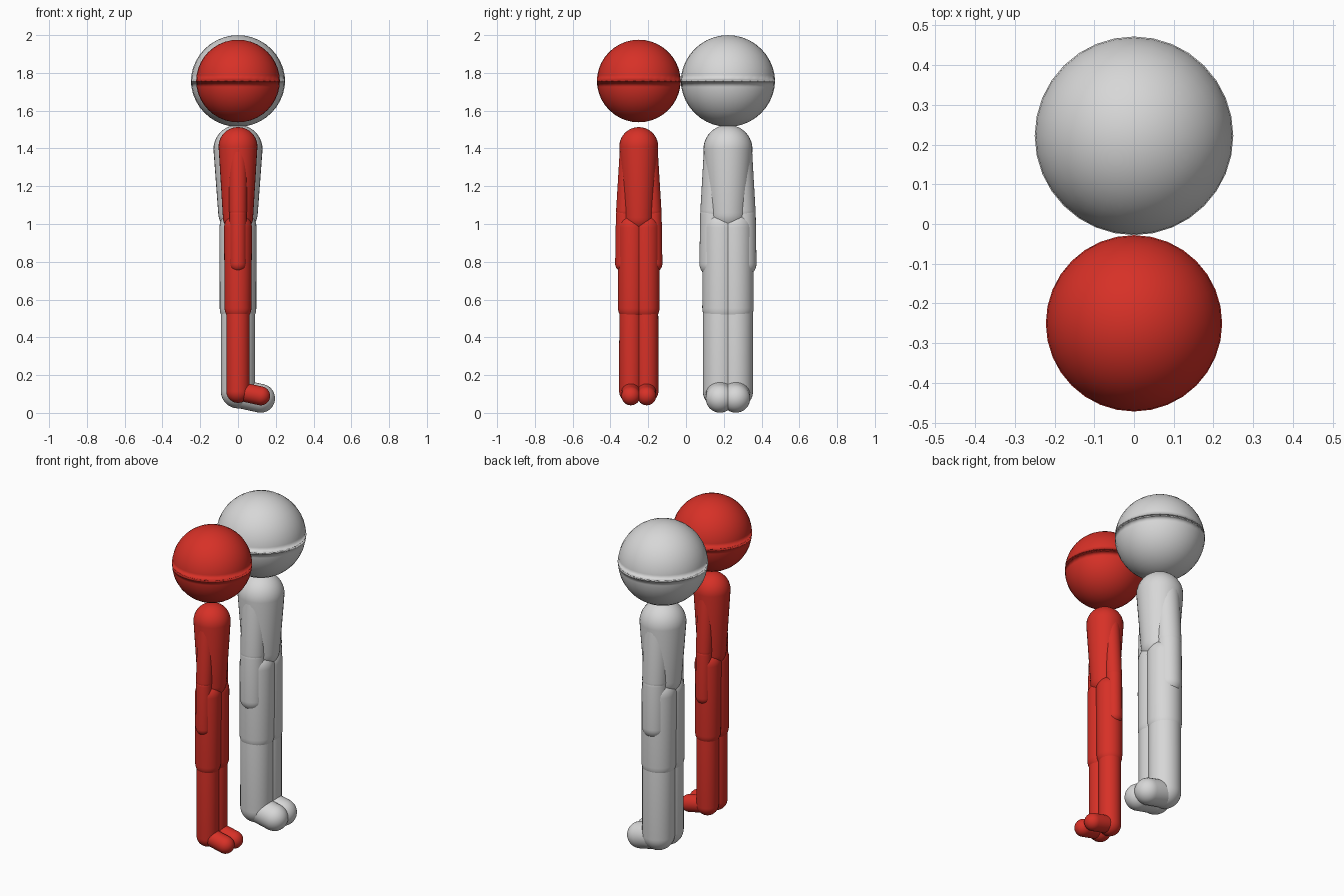
import bpy, bmesh
from math import pi, sin, cos
from mathutils import Vector

cube = bpy.data.objects.get("Cube")
if cube:
    bpy.data.objects.remove(cube, do_unlink=True)


def material(name, rgb):
    mat = bpy.data.materials.new(name)
    mat.use_nodes = True
    mat.diffuse_color = (*rgb, 1)
    mat.node_tree.nodes["Principled BSDF"].inputs["Base Color"].default_value = (*rgb, 1)
    return mat


def capsule(name, mat, low, high, r_low, r_high, flip=False):
    """Tapered capsule between two centres; flip lets the two caps overlap."""
    low, high = Vector(low), Vector(high)
    axis = high - low
    length = axis.length
    up = -axis if flip else axis
    if flip:
        length = -length
    bm = bmesh.new()
    steps = 10
    profile = []
    for i in range(steps + 1):
        a = -pi / 2 + i * pi / 2 / steps
        profile.append((r_low * cos(a), r_low * sin(a)))
    for i in range(steps + 1):
        a = i * pi / 2 / steps
        profile.append((r_high * cos(a), length + r_high * sin(a)))
    verts = [bm.verts.new((x, 0, z)) for x, z in profile]
    edges = [bm.edges.new(pair) for pair in zip(verts, verts[1:])]
    bmesh.ops.spin(bm, geom=verts + edges, cent=(0, 0, 0), axis=(0, 0, 1),
                   angle=2 * pi, steps=32)
    bmesh.ops.remove_doubles(bm, verts=bm.verts, dist=0.0001)
    bmesh.ops.recalc_face_normals(bm, faces=bm.faces)
    turn = Vector((0, 0, 1)).rotation_difference(up)
    bmesh.ops.rotate(bm, verts=bm.verts, cent=(0, 0, 0), matrix=turn.to_matrix())
    bmesh.ops.translate(bm, verts=bm.verts, vec=low)
    for face in bm.faces:
        face.smooth = True
    mesh = bpy.data.meshes.new(name)
    bm.to_mesh(mesh)
    bm.free()
    mesh.materials.append(mat)
    obj = bpy.data.objects.new(name, mesh)
    bpy.context.collection.objects.link(obj)


def figure(label, mat, y, head, squash, torso, limbs):
    """One standing figure that looks toward +x."""
    # Head: two caps pushed slightly into each other
    capsule(label + "_head", mat, (0, y, 1.757 + squash), (0, y, 1.757 - squash),
            head, head, flip=True)
    # Torso
    chest, waist, chest_z, waist_z = torso
    capsule(label + "_torso", mat, (0, y, waist_z), (0, y, chest_z), waist, chest)
    # Limbs, mirrored
    arm, elbow, wrist, hip, knee, shin, foot, ankle_z, toe_z = limbs
    for side, s in (("left", 1), ("right", -1)):
        def part(name, low, high, r_low, r_high):
            ends = [(x, y + s * off, z) for x, off, z in (low, high)]
            capsule(f"{label}_{side}_{name}", mat, *ends, r_low, r_high)
        part("upper_arm", (0, .073, 1.07), (0, .05, 1.4), elbow, arm)
        part("forearm", (0, .08, .79), (0, .076, 1.05), wrist, wrist)
        part("thigh", (0, .039, .555), (0, .037, .98), knee, hip)
        part("shin", (0, .042, ankle_z), (0, .041, .55), shin, shin)
        part("foot", (.12, .042, toe_z), (.02, .042, toe_z + .022), foot, foot)


red = material("red", (.68, .03, .02))
grey = material("light_grey", (.68, .68, .68))

figure("red", red, -.25, .222, .0035, (.103, .08, 1.41, 1.035),
       (.05, .047, .045, .074, .071, .062, .05, .115, .09))
figure("grey", grey, .222, .25, .0075, (.13, .105, 1.395, 1.06),
       (.077, .073, .071, .098, .097, .091, .076, .115, .077))
